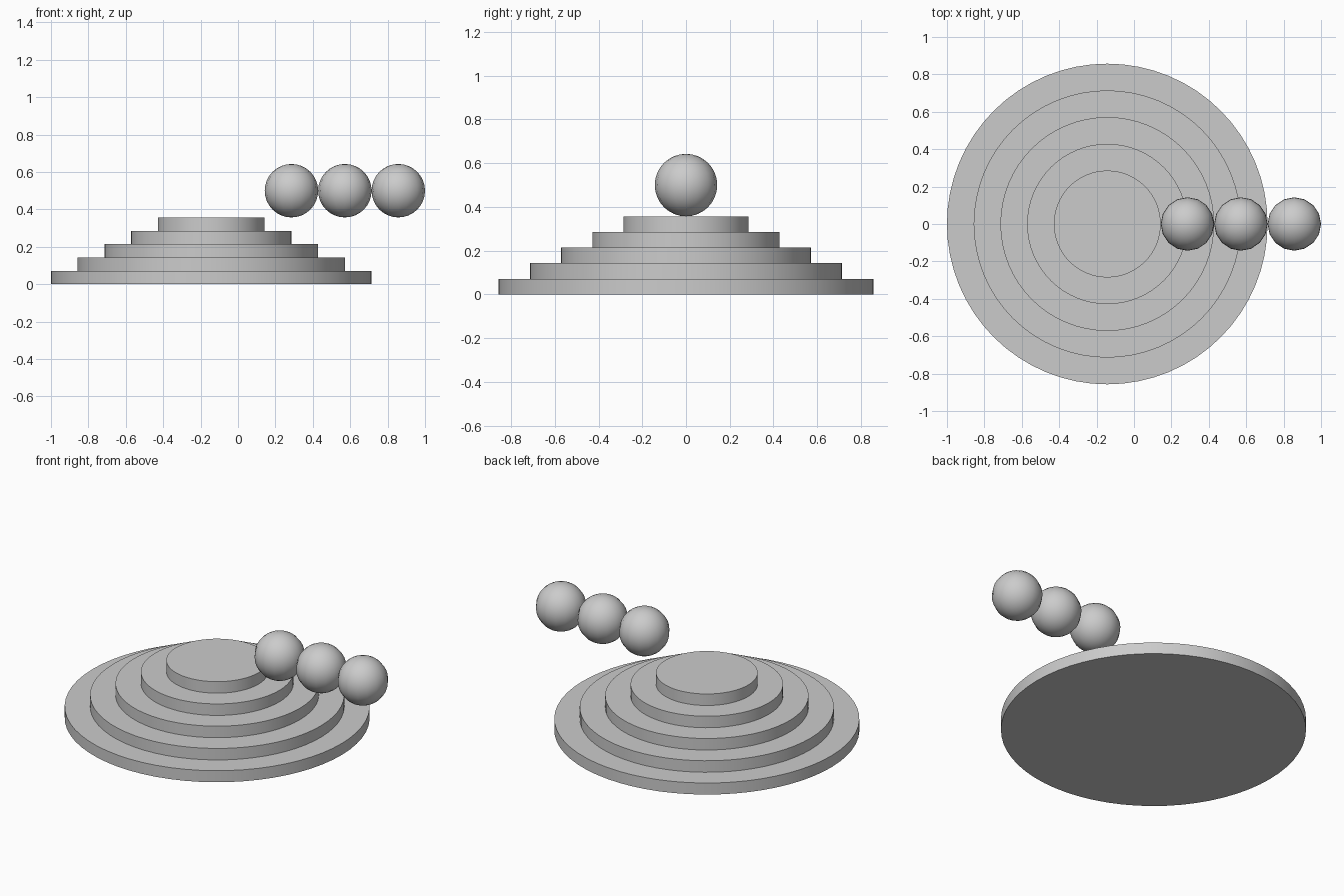
import bpy
import math

if "Cube" in bpy.data.objects:
    bpy.data.objects.remove(bpy.data.objects["Cube"])

U = 1 / 7            # base unit: ball radius
STEP_H = U / 2       # height of each disc


def smooth(obj, name, angle):
    obj.name = name
    bpy.ops.object.shade_smooth_by_angle(angle=math.radians(angle))


# Stepped round base: five stacked discs, each one unit smaller in radius
for i in range(5):
    bpy.ops.mesh.primitive_cylinder_add(
        vertices=64, radius=(6 - i) * U, depth=STEP_H,
        location=(-U, 0, (i + 0.5) * STEP_H))
    smooth(bpy.context.object, f"step_disc_{i + 1}", 30)

# Row of three touching balls, level with the top of the base
for i in range(3):
    bpy.ops.mesh.primitive_uv_sphere_add(
        segments=16, ring_count=16, radius=U,
        location=((2 + 2 * i) * U, 0, 5 * STEP_H + U))
    smooth(bpy.context.object, f"ball_{i + 1}", 60)
